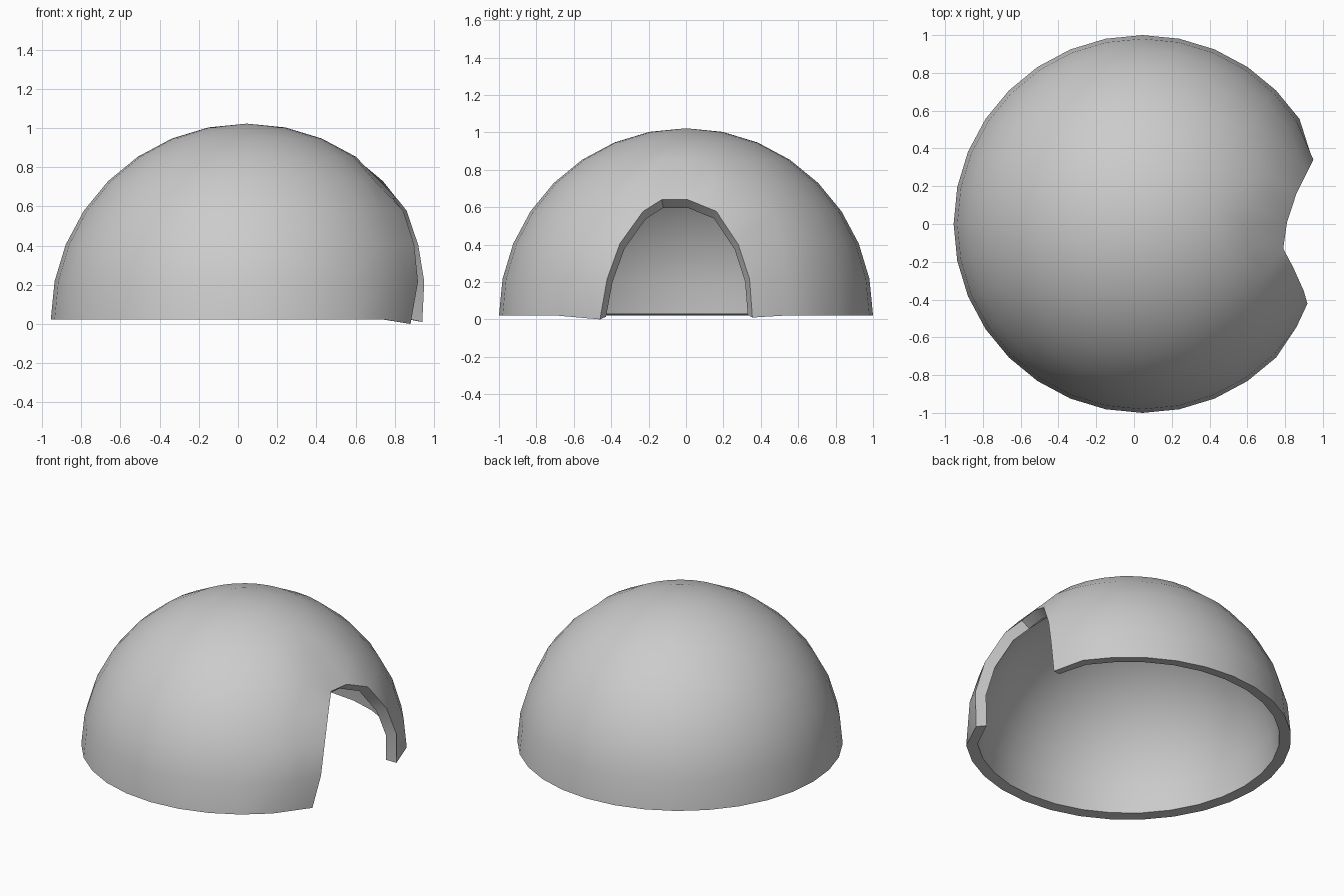
import bpy, bmesh
from math import sin, cos, pi, radians
from mathutils import Vector

if "Cube" in bpy.data.objects:
    bpy.data.objects.remove(bpy.data.objects["Cube"])

SEG, ROWS = 32, 8
CENTRE = Vector((0.045, 0, 0.022))
INNER = 0.93

# Door edge: dome grid points (row, column) pulled into the arch outline
moved = {
    (0, -2): (0.88, -0.46, 0.0), (1, -2): (0.918, -0.422, 0.215),
    (3, -2): (0.843, -0.23, 0.577), (4, -1): (0.79, -0.13, 0.64),
    (4, 0): (0.81, 0.01, 0.64), (2, 2): (0.92, 0.28, 0.40),
    (1, 2): (0.95, 0.34, 0.215), (0, 2): (0.94, 0.355, 0.01),
}
# Grid points merged into a neighbour, giving triangles along the arch
merged = {(0, -3): (0, -2), (3, -1): (3, -2), (3, 0): (3, 1), (2, 1): (2, 2)}
# Grid cells left open for the doorway
door = {(r, k) for r in (0, 1) for k in range(-2, 2)}
door |= {(2, -2), (2, -1), (2, 0), (3, -1)}


def key(r, k):
    k = (k + SEG // 2) % SEG - SEG // 2
    return (ROWS, 0) if r == ROWS else merged.get((r, k), (r, k))


def outer_point(p):
    if p in moved:
        return Vector(moved[p])
    lat, lon = p[0] * pi / 2 / ROWS, p[1] * 2 * pi / SEG
    return CENTRE + Vector((cos(lat) * cos(lon), cos(lat) * sin(lon), sin(lat)))


def inner_point(p):
    co = outer_point(p)
    q = CENTRE + (co - CENTRE) * INNER
    if p[0] == 0:
        q.z = co.z + (0.014 if p in moved else 0.007)
    return q


bm = bmesh.new()
outer, inner = {}, {}


def vert(store, p, place):
    if p not in store:
        store[p] = bm.verts.new(place(p))
    return store[p]


# Outer and inner skins of the dome
edges = set()
for r in range(ROWS):
    for k in range(-SEG // 2, SEG // 2):
        if (r, k) in door:
            continue
        loop = list(dict.fromkeys(
            [key(r, k), key(r, k + 1), key(r + 1, k + 1), key(r + 1, k)]))
        if len(loop) < 3:
            continue
        bm.faces.new([vert(outer, p, outer_point) for p in loop])
        bm.faces.new([vert(inner, p, inner_point) for p in reversed(loop)])
        edges |= set(zip(loop, loop[1:] + loop[:1]))

# Rim joining both skins along the ground and round the doorway
for a, b in edges:
    if (b, a) not in edges:
        bm.faces.new([outer[b], outer[a], inner[a], inner[b]])

bm.verts.ensure_lookup_table()
loose = [v for v in bm.verts if not v.link_faces]
bmesh.ops.delete(bm, geom=loose, context='VERTS')
bmesh.ops.recalc_face_normals(bm, faces=bm.faces[:])
mesh = bpy.data.meshes.new("dome_shell")
bm.to_mesh(mesh)
bm.free()
dome = bpy.data.objects.new("dome_shell", mesh)
bpy.context.collection.objects.link(dome)
bpy.context.view_layer.objects.active = dome
dome.select_set(True)
bpy.ops.object.shade_smooth_by_angle(angle=radians(35))
